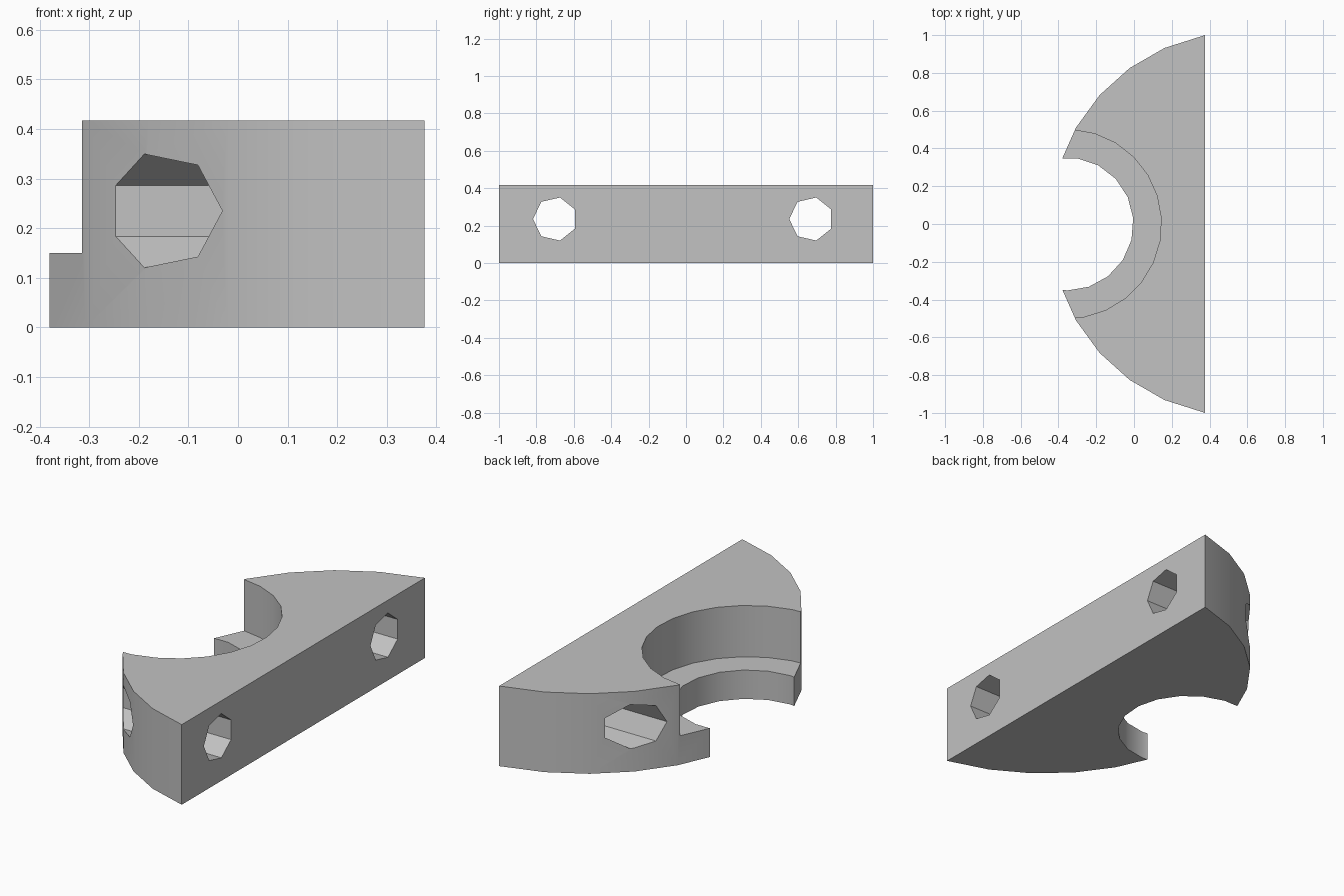
import bpy
import bmesh
from math import cos, sin, radians, pi
from mathutils import Matrix

cube = bpy.data.objects.get("Cube")
if cube:
    bpy.data.objects.remove(cube, do_unlink=True)

HEIGHT = 0.417
FLAT_X = 0.376
BORE_X = -0.355

grey = bpy.data.materials.new("plain grey")
grey.use_nodes = True
grey.diffuse_color = (0.54, 0.54, 0.54, 1)
grey.node_tree.nodes["Principled BSDF"].inputs["Base Color"].default_value = grey.diffuse_color


def prism(name, outline, low, high, matrix=Matrix()):
    """Extrude a closed outline from low to high, then place it."""
    bm = bmesh.new()
    base = bm.faces.new([bm.verts.new((x, y, low)) for x, y in outline])
    top = bmesh.ops.extrude_face_region(bm, geom=[base])["geom"]
    bmesh.ops.translate(bm, vec=(0, 0, high - low),
                        verts=[v for v in top if isinstance(v, bmesh.types.BMVert)])
    bm.transform(matrix)
    bmesh.ops.recalc_face_normals(bm, faces=bm.faces)
    mesh = bpy.data.meshes.new(name)
    bm.to_mesh(mesh)
    bm.free()
    mesh.materials.append(grey)
    obj = bpy.data.objects.new(name, mesh)
    bpy.context.collection.objects.link(obj)
    return obj


def ring(x, y, radius, sides, start):
    return [(x + radius * cos(start + 2 * pi * i / sides),
             y + radius * sin(start + 2 * pi * i / sides)) for i in range(sides)]


# Half-round block: faceted arc closed by a flat side
arc = [(0.576 + 1.02 * cos(radians(a)), 1.02 * sin(radians(a)))
       for a in range(114, 247, 12)]
body = prism("clamp_block", [(FLAT_X, 1)] + arc + [(FLAT_X, -1)], 0, HEIGHT)

# Stepped bore: narrow through opening and wider upper recess
cutters = [
    prism("bore_cutter", ring(BORE_X, 0, 0.352, 19, radians(5)), -0.1, 0.6),
    prism("recess_cutter", ring(BORE_X, 0, 0.5, 26, radians(3.5)), 0.15, 0.6),
]

# Seven-sided bolt holes running straight through from the flat side
along_x = Matrix(((0, 0, 1, 0), (1, 0, 0, 0), (0, 1, 0, 0), (0, 0, 0, 1)))
for side, y in (("left", -0.70), ("right", 0.67)):
    cutters.append(prism(side + "_bolt_hole_cutter",
                         ring(y, 0.235, 0.118, 7, pi), -1, 1, along_x))

bpy.ops.object.select_all(action="DESELECT")
body.select_set(True)
bpy.context.view_layer.objects.active = body
for cutter in cutters:
    cutter.hide_render = True
    cut = body.modifiers.new(cutter.name, "BOOLEAN")
    cut.operation = "DIFFERENCE"
    cut.solver = "EXACT"
    cut.object = cutter
    bpy.ops.object.modifier_apply(modifier=cut.name)
    bpy.data.objects.remove(cutter, do_unlink=True)

# Smooth curved walls, crisp edges
bpy.ops.object.shade_smooth_by_angle(angle=radians(30))
